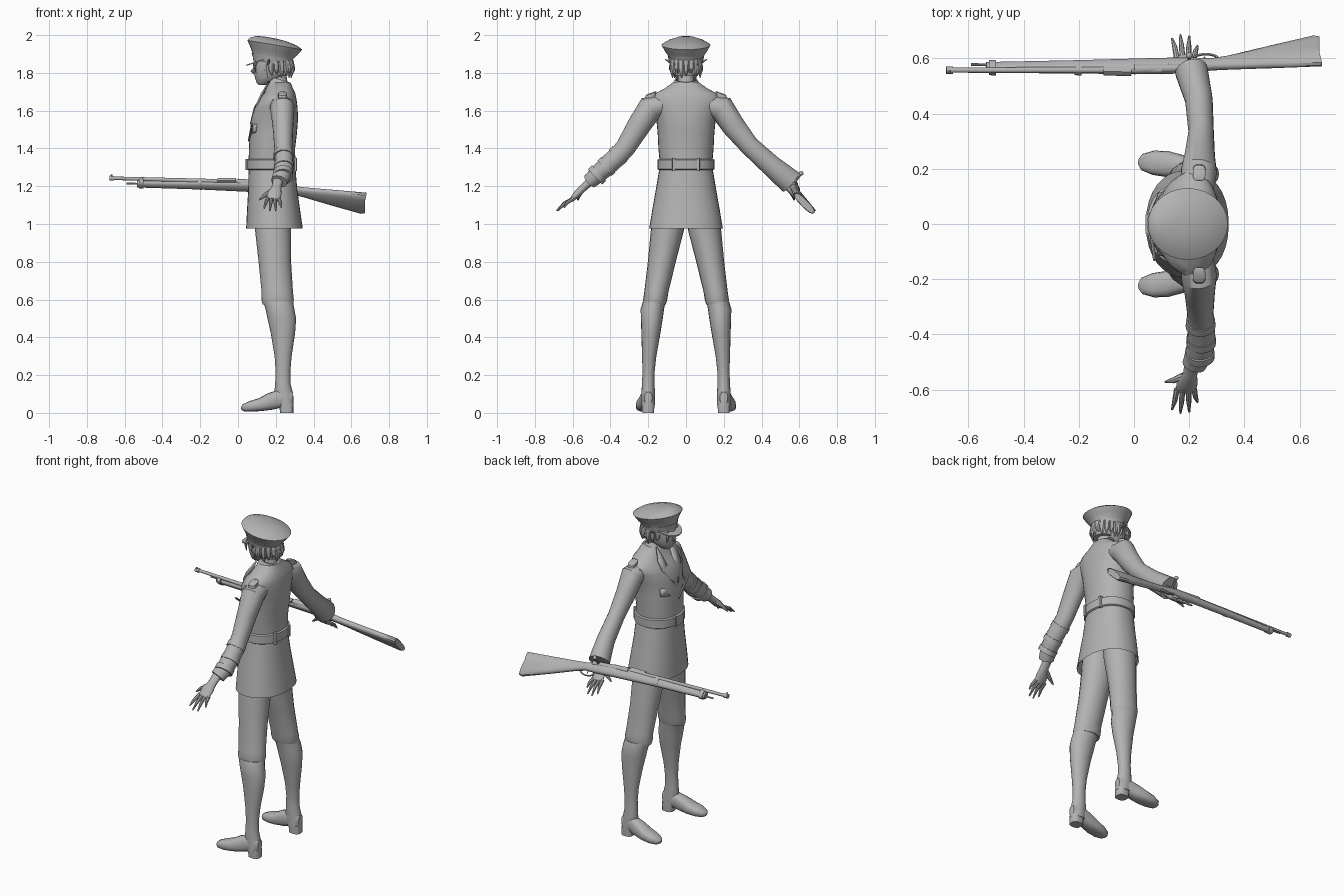
import bpy, bmesh, math
from mathutils import Vector

grey = bpy.data.materials.new("plain_grey")
grey.diffuse_color = (0.45, 0.45, 0.45, 1)
UP = (0, 0, 1)


def finish(name, bm, angle=40):
    bmesh.ops.recalc_face_normals(bm, faces=bm.faces)
    me = bpy.data.meshes.new(name)
    bm.to_mesh(me)
    bm.free()
    me.materials.append(grey)
    ob = bpy.data.objects.new(name, me)
    bpy.context.collection.objects.link(ob)
    bpy.ops.object.select_all(action='DESELECT')
    ob.select_set(True)
    bpy.context.view_layer.objects.active = ob
    bpy.ops.object.shade_smooth_by_angle(angle=math.radians(angle))
    return ob


def loft(name, rings, n=20, t=None, hint=(1, 0, 0), p=2.0, side=1, closed=False):
    """Skin rings (x, y, z, a, b); a runs along hint, b across it; t fixes the ring normal."""
    bm = bmesh.new()
    pts = [Vector((r[0], r[1] * side, r[2])) for r in rings]
    loops = []
    for i, r in enumerate(rings):
        last = len(pts) - 1
        if t:
            d = Vector(t)
        elif closed:
            d = pts[(i + 1) % len(pts)] - pts[i - 1]
        else:
            d = pts[min(i + 1, last)] - pts[max(i - 1, 0)]
        d.normalize()
        h = Vector(hint)
        u = (h - d * h.dot(d)).normalized()
        v = d.cross(u)
        loop = []
        for k in range(n):
            c, s = math.cos(math.tau * k / n), math.sin(math.tau * k / n)
            c = math.copysign(abs(c) ** (2 / p), c)
            s = math.copysign(abs(s) ** (2 / p), s)
            loop.append(bm.verts.new(pts[i] + u * c * r[3] + v * s * r[4]))
        loops.append(loop)
    pairs = list(zip(loops, loops[1:])) + ([(loops[-1], loops[0])] if closed else [])
    for A, B in pairs:
        for k in range(n):
            bm.faces.new((A[k], A[(k + 1) % n], B[(k + 1) % n], B[k]))
    if not closed:
        bm.faces.new(loops[0])
        bm.faces.new(loops[-1])
    return finish(name, bm)


def upright(name, rows, **kw):
    """Vertical loft from (z, x, y, half depth, half width)."""
    return loft(name, [(x, y, z, a, b) for z, x, y, a, b in rows], t=UP, **kw)


def rod(name, a, b, ra, rb, n=8, **kw):
    return loft(name, [(*a, ra, ra), (*b, rb, rb)], n=n, **kw)


def plate(name, corners, thick, side=1):
    """Thin panel with a solid thickness."""
    bm = bmesh.new()
    bm.faces.new([bm.verts.new((x, y * side, z)) for x, y, z in corners])
    ob = finish(name, bm)
    mod = ob.modifiers.new("thickness", 'SOLIDIFY')
    mod.thickness = thick
    mod.offset = 0


# Jacket body and hollow skirt
upright("jacket", [
    (1.33, .18, 0, .124, .14), (1.40, .18, 0, .122, .146), (1.48, .187, 0, .125, .15),
    (1.56, .194, 0, .124, .158), (1.62, .2, 0, .115, .18), (1.66, .21, 0, .1, .19),
    (1.69, .22, 0, .084, .165), (1.72, .22, 0, .07, .11), (1.75, .222, 0, .056, .068)],
    n=32, p=2.2)
upright("skirt", [
    (1.15, .185, 0, .12, .15), (.985, .193, 0, .142, .185), (.975, .193, 0, .15, .195),
    (1.08, .188, 0, .14, .178), (1.18, .184, 0, .13, .16), (1.30, .18, 0, .124, .14)],
    n=32, p=2.2)
upright("belt", [(1.285, .18, 0, .126, .142), (1.29, .18, 0, .133, .15),
                 (1.34, .18, 0, .133, .15), (1.345, .18, 0, .126, .142)], n=32, p=2.2)
for y in (-.065, .065):
    upright("belt_loop", [(1.28, .30, y, .012, .008), (1.35, .30, y, .012, .008)], n=8, p=6)
upright("belt_buckle", [(1.285, .048, 0, .007, .035), (1.345, .048, 0, .007, .035)], n=12, p=8)

# Collar, lapels, chest flaps and shoulder tabs
loft("collar", [(.222, 0, 1.715, .075, .085), (.222, 0, 1.765, .053, .06),
                (.222, 0, 1.765, .045, .052), (.215, 0, 1.73, .045, .05)],
     n=24, t=(.3, 0, 1))
for s in (-1, 1):
    plate("lapel", [(.165, .055, 1.755), (.125, .095, 1.69), (.10, .09, 1.635),
                    (.066, .015, 1.53), (.105, .03, 1.64)], .008, s)
    plate("chest_flap", [(.079, .055, 1.53), (.098, .115, 1.53), (.092, .115, 1.485),
                         (.072, .055, 1.475)], .008, s)
    loft("shoulder_tab", [(.236, .19, 1.665, .023, .03), (.236, .185, 1.69, .023, .03),
                          (.236, .183, 1.695, .016, .022)], n=16, t=(0, .35 * s, 1), p=3, side=s)
rod("chest_cord", (.075, -.13, 1.53), (.058, -.01, 1.44), .006, .006)

# Sleeves: one closed at the wrist, one flared
shoulder = [(.225, .11, 1.635, .06, .05), (.235, .19, 1.612, .065, .07),
            (.238, .25, 1.52, .055, .062)]
loft("fitted_sleeve", shoulder + [
    (.24, .32, 1.405, .048, .053), (.243, .36, 1.36, .049, .052), (.243, .41, 1.315, .05, .052),
    (.238, .46, 1.27, .05, .048), (.218, .51, 1.225, .044, .04)], side=-1)
loft("flared_sleeve", shoulder + [
    (.243, .335, 1.415, .046, .052), (.235, .45, 1.31, .05, .056),
    (.208, .555, 1.222, .06, .066), (.208, .55, 1.226, .05, .056), (.215, .51, 1.26, .035, .035)])
for r in ((.241, .35, 1.372), (.243, .41, 1.315), (.238, .46, 1.27)):
    x, y, z = r
    loft("sleeve_band", [(x, y, z, .053, .056), (x, y + .022, z - .02, .054, .055)], side=-1)

# Hands with spread fingers
for s in (-1, 1):
    loft("palm", [(.213, .49, 1.24, .028, .024), (.203, .545, 1.19, .026, .02),
                  (.193, .575, 1.16, .038, .02), (.186, .605, 1.128, .036, .012)], n=14, side=s)
    for bx, tx, ty, tz in ((.156, .138, .672, 1.083), (.176, .168, .685, 1.07),
                           (.197, .2, .68, 1.07), (.217, .23, .645, 1.088)):
        mid = ((bx + tx) / 2, (.6 + ty) / 2 + .006, (1.132 + tz) / 2 + .004)
        loft("finger", [(bx, .597, 1.134, .011, .011), (*mid, .009, .009),
                        (tx, ty, tz, .004, .004)], n=8, side=s)
    loft("thumb", [(.18, .552, 1.178, .015, .013), (.142, .566, 1.152, .011, .011),
                   (.113, .572, 1.128, .004, .004)], n=8, hint=(0, 1, 0), side=s)

# Legs, boots and heels
for s in (-1, 1):
    upright("trouser_leg", [
        (.575, .21, .165, .08, .058), (.60, .21, .163, .086, .064), (.64, .208, .157, .083, .064),
        (.8, .195, .128, .086, .074), (.97, .185, .098, .095, .088), (1.1, .185, .085, .1, .08)],
        side=s)
    upright("boot_shaft", [
        (.04, .25, .2, .045, .036), (.1, .242, .2, .05, .036), (.16, .237, .2, .04, .033),
        (.22, .238, .198, .039, .032), (.3, .239, .195, .045, .038), (.42, .238, .186, .064, .05),
        (.5, .232, .181, .076, .058), (.55, .222, .178, .076, .062), (.59, .212, .168, .08, .06)],
        side=s)
    loft("boot_foot", [
        (.018, .225, .022, .012, .008), (.03, .224, .027, .03, .02), (.07, .222, .035, .044, .029),
        (.12, .217, .044, .047, .035), (.17, .21, .06, .041, .045), (.22, .203, .075, .035, .048),
        (.275, .2, .08, .03, .045), (.291, .2, .08, .02, .03)],
        n=16, hint=(0, 1, 0), p=2.6, side=s)
    upright("boot_heel", [(0, .258, .2, .035, .032), (.05, .255, .2, .039, .033)],
            n=14, p=3, side=s)

# Head and neck
upright("neck", [(1.69, .225, 0, .055, .05), (1.75, .212, 0, .05, .044),
                 (1.8, .205, 0, .05, .044)])
upright("head", [
    (1.737, .135, 0, .026, .02), (1.748, .143, 0, .044, .034), (1.775, .166, 0, .076, .055),
    (1.805, .175, 0, .091, .065), (1.85, .176, 0, .097, .07), (1.89, .18, 0, .09, .07)], n=24)
loft("nose", [(.092, 0, 1.835, .004, .004), (.077, 0, 1.808, .011, .009),
              (.088, 0, 1.795, .006, .007)], n=8)

# Hair shell with pointed locks
upright("hair", [(1.785, .232, 0, .048, .055), (1.82, .219, 0, .073, .07),
                 (1.875, .2, 0, .088, .08)])
for i in range(15):
    a = math.radians(-126 + 18 * i)
    c, q = math.cos(a), math.sin(a)
    low = 1.772 + .012 * (i % 3)
    loft("hair_lock", [(.2 + .082 * c, .074 * q, 1.865, .02, .014),
                       (.203 + .09 * c, .08 * q, 1.82, .017, .012),
                       (.205 + .08 * c, .074 * q, low, .002, .002)], n=6, hint=(-q, c, 0))
for s in (-1, 1):
    rod("side_lock", (.16, .07, 1.85), (.165, .112, 1.872), .012, .002, n=6, side=s)
    loft("fringe", [(.1, .045, 1.865, .014, .008), (.088, .05, 1.835, .01, .007),
                    (.095, .052, 1.8, .002, .002)], n=6, hint=(0, 1, 0), side=s)

# Peaked cap
loft("cap", [(.183, 0, 1.85, .104, .086), (.183, 0, 1.888, .108, .092),
             (.19, 0, 1.915, .126, .112), (.195, 0, 1.948, .147, .13),
             (.188, 0, 1.966, .125, .1), (.175, 0, 1.982, .08, .055),
             (.165, 0, 1.988, .03, .02)], n=28, t=(.17, 0, 1))
loft("cap_visor", [(.122, 0, 1.862, .08, .08), (.122, 0, 1.869, .08, .08)],
     n=28, t=(-.33, 0, 1))
loft("cap_band", [(.183, 0, 1.868, .108, .091), (.183, 0, 1.886, .112, .096)],
     n=28, t=(.17, 0, 1))

# Rifle, rolled so its top leans toward the body
R = (0, -.7, .71)
loft("rifle_stock", [
    (-.535, .567, 1.213, .02, .016), (-.2, .569, 1.207, .026, .019), (.1, .572, 1.198, .034, .021),
    (.2, .575, 1.19, .032, .02), (.28, .578, 1.18, .023, .018), (.35, .585, 1.168, .03, .018),
    (.5, .605, 1.14, .052, .02), (.665, .627, 1.11, .075, .021), (.672, .627, 1.11, .07, .018)],
    n=16, hint=R, p=2.6)
rod("rifle_barrel", (-.68, .557, 1.243), (.1, .558, 1.22), .009, .013, n=12)
rod("muzzle_ring", (-.68, .557, 1.243), (-.655, .557, 1.242), .013, .013, n=12)
rod("front_sight", (-.668, .557, 1.243), (-.668, .548, 1.262), .006, .004, n=6)
rod("cleaning_rod", (-.59, .578, 1.215), (-.5, .575, 1.212), .005, .005)
for x, z in ((-.525, 1.215), (-.215, 1.209)):
    loft("barrel_band", [(x, .566, z, .029, .021), (x + .025, .566, z, .03, .022)],
         n=16, hint=R, p=2.6)
rod("receiver", (.0, .56, 1.222), (.24, .567, 1.207), .018, .014, n=12)
loft("rear_sight", [(-.11, .55, 1.232, .008, .012), (-.01, .55, 1.23, .011, .012)],
     n=8, hint=R, p=5)
rod("bolt_handle", (.2, .57, 1.215), (.2, .608, 1.262), .007, .005)
bm = bmesh.new()
bmesh.ops.create_uvsphere(bm, u_segments=12, v_segments=8, radius=.012)
bmesh.ops.translate(bm, vec=(.2, .61, 1.268), verts=bm.verts)
finish("bolt_knob", bm)
guard = []
for k in range(16):
    a = math.tau * k / 16
    d = .024 * math.sin(a)
    guard.append((.26 + .045 * math.cos(a), .598 - .7 * d, 1.162 + .71 * d, .006, .004))
loft("trigger_guard", guard, n=6, hint=(0, .71, .7), closed=True)
rod("trigger", (.26, .585, 1.175), (.255, .605, 1.153), .004, .003, n=6)
